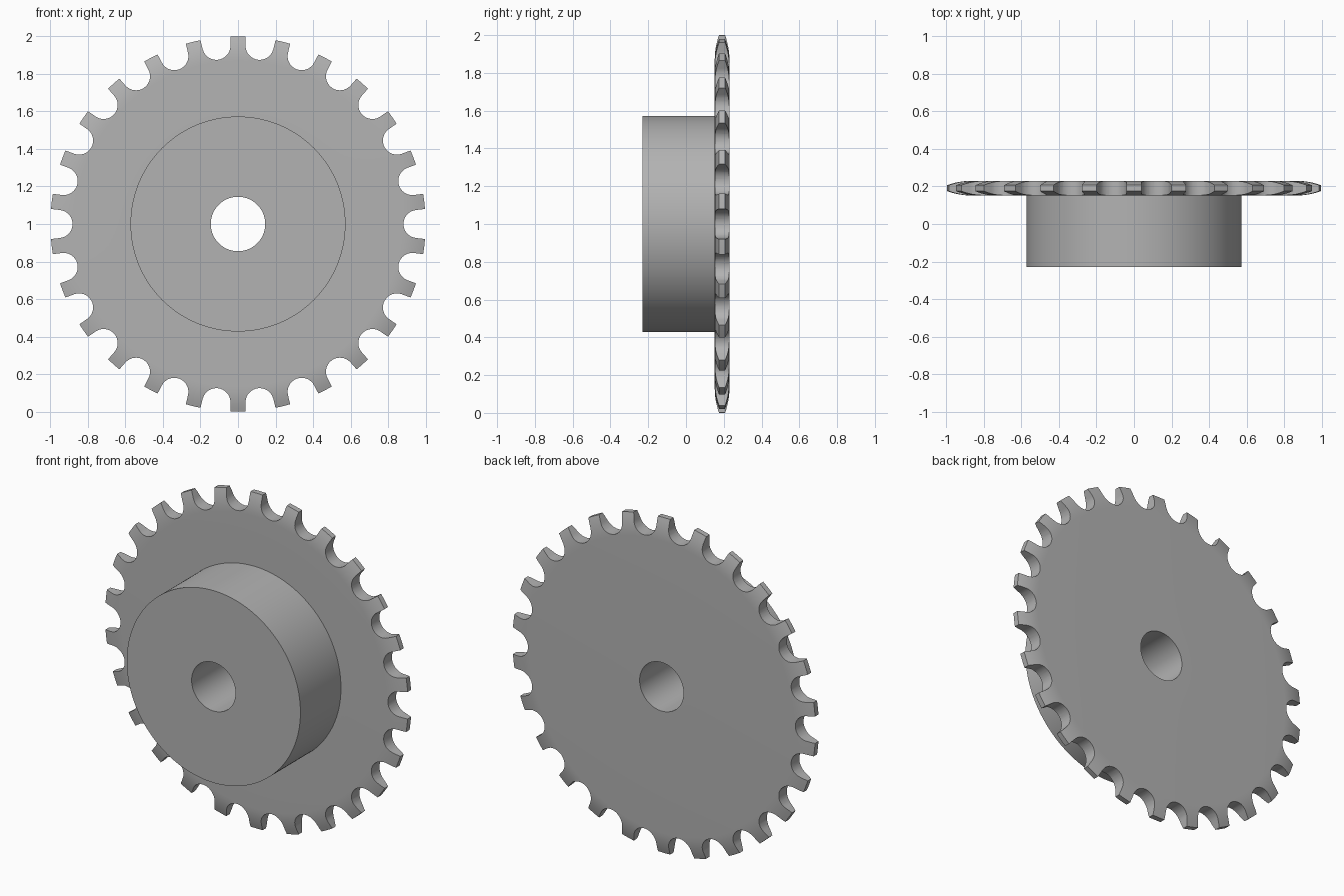
import bpy
import bmesh
from math import sin, cos, pi, radians

TEETH = 26
SEGMENTS = TEETH * 8
PITCH = 2 * pi / TEETH
BACK, FRONT, HUB_FRONT = 0.23, 0.152, -0.23
BORE_R, HUB_R, RIM_R, TIP_R = 0.145, 0.573, 0.87, 1.0
CHAMFER = 0.023

if "Cube" in bpy.data.objects:
    bpy.data.objects.remove(bpy.data.objects["Cube"])

steel = bpy.data.materials.new("steel grey")
steel.use_nodes = True
grey = (0.45, 0.45, 0.45, 1)
steel.diffuse_color = grey
steel.node_tree.nodes["Principled BSDF"].inputs["Base Color"].default_value = grey


def at(radius, angle, y):
    """Point around the axle, angle measured from straight up."""
    return (radius * sin(angle), y, 1 + radius * cos(angle))


def finish(bm, name):
    bmesh.ops.recalc_face_normals(bm, faces=bm.faces)
    mesh = bpy.data.meshes.new(name)
    bm.to_mesh(mesh)
    bm.free()
    mesh.materials.append(steel)
    obj = bpy.data.objects.new(name, mesh)
    bpy.context.collection.objects.link(obj)
    return obj


# Turned body: bore, hub and plate with a rounded rim
steps = [i / 6 for i in range(7)]
rim = [(RIM_R + (TIP_R - RIM_R) * t, CHAMFER * t * t) for t in steps]
profile = [(BORE_R, HUB_FRONT), (HUB_R, HUB_FRONT), (HUB_R, FRONT)]
profile += [(r, FRONT + d) for r, d in rim]
profile += [(r, BACK - d) for r, d in reversed(rim)]
profile += [(BORE_R, BACK)]

bm = bmesh.new()
rings = [[bm.verts.new(at(r, 2 * pi * s / SEGMENTS, y)) for s in range(SEGMENTS)]
         for r, y in profile]
for i, ring in enumerate(rings):
    after = rings[(i + 1) % len(rings)]
    for s in range(SEGMENTS):
        n = (s + 1) % SEGMENTS
        bm.faces.new((ring[s], ring[n], after[n], after[s]))
sprocket = finish(bm, "sprocket")

# Roller slots: a round seat opening into straight flanks
SEAT_R, SEAT_CENTRE = 0.075, 0.957
half = PITCH / 2
arc = [-half - (pi - 2 * half) * i / 16 for i in range(17)]
slot = [(SEAT_R * cos(a), SEAT_CENTRE + SEAT_R * sin(a)) for a in arc]
reach = 0.1
slot = ([(slot[0][0] + reach * sin(half), slot[0][1] + reach * cos(half))] + slot
        + [(slot[-1][0] - reach * sin(half), slot[-1][1] + reach * cos(half))])

bm = bmesh.new()
for k in range(TEETH):
    a = (k + 0.5) * PITCH
    ends = [[bm.verts.new((t * cos(a) + r * sin(a), y, 1 + r * cos(a) - t * sin(a)))
             for t, r in slot] for y in (FRONT - 0.1, BACK + 0.1)]
    for end in ends:
        bm.faces.new(end)
    for i in range(len(slot)):
        j = (i + 1) % len(slot)
        bm.faces.new((ends[0][i], ends[0][j], ends[1][j], ends[1][i]))
cutter = finish(bm, "slot_cutter")
cutter.hide_render = True

# Cut the teeth
cut = sprocket.modifiers.new("tooth slots", 'BOOLEAN')
cut.operation = 'DIFFERENCE'
cut.solver = 'EXACT'
cut.object = cutter
bpy.ops.object.select_all(action='DESELECT')
bpy.context.view_layer.objects.active = sprocket
sprocket.select_set(True)
bpy.ops.object.modifier_apply(modifier=cut.name)
bpy.data.objects.remove(cutter)
bpy.ops.object.shade_smooth_by_angle(angle=radians(30))
